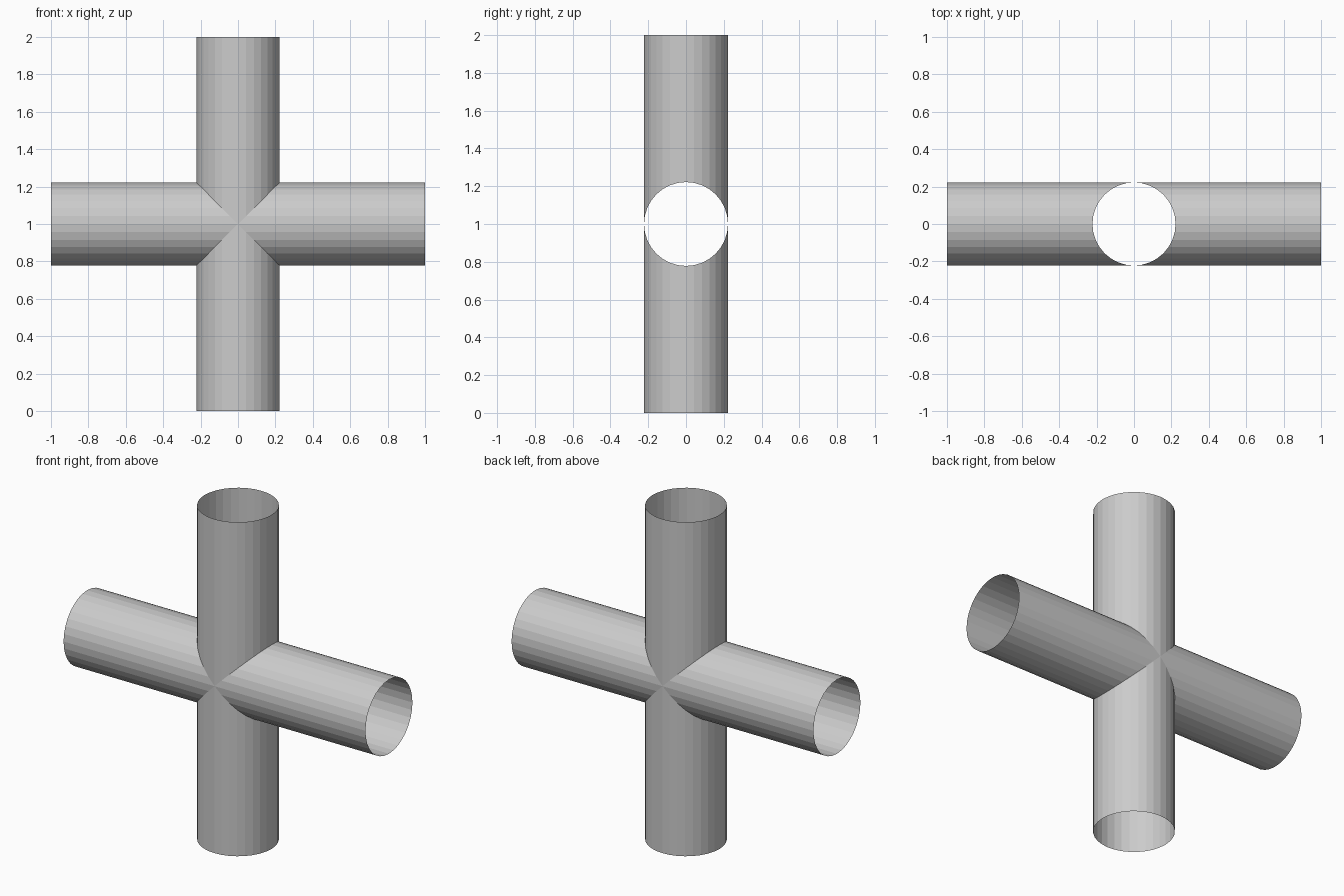
import bpy, bmesh
from math import cos, sin, pi
from mathutils import Matrix, Vector

if "Cube" in bpy.data.objects:
    bpy.data.objects.remove(bpy.data.objects["Cube"])

RADIUS, REACH, SIDES = 0.222, 1.0, 32
CENTRE = Vector((0, 0, 1))


def add_arm(bm, turn):
    """Open tube arm, mitred at the joint so that four arms meet cleanly."""
    rot = Matrix.Rotation(turn, 3, 'Y')
    inner, outer = [], []
    for i in range(SIDES):
        a = 2 * pi * i / SIDES
        x, y = RADIUS * cos(a), RADIUS * sin(a)
        inner.append(bm.verts.new(CENTRE + rot @ Vector((x, y, abs(x)))))
        outer.append(bm.verts.new(CENTRE + rot @ Vector((x, y, REACH))))
    for i in range(SIDES):
        j = (i + 1) % SIDES
        bm.faces.new((inner[i], inner[j], outer[j], outer[i]))


# Four-way pipe: up, right, down and left arms welded along the mitres
bm = bmesh.new()
for k in range(4):
    add_arm(bm, k * pi / 2)
bmesh.ops.remove_doubles(bm, verts=bm.verts, dist=0.0005)

mesh = bpy.data.meshes.new("cross_pipe")
bm.to_mesh(mesh)
bm.free()
pipe = bpy.data.objects.new("cross_pipe", mesh)
bpy.context.collection.objects.link(pipe)
